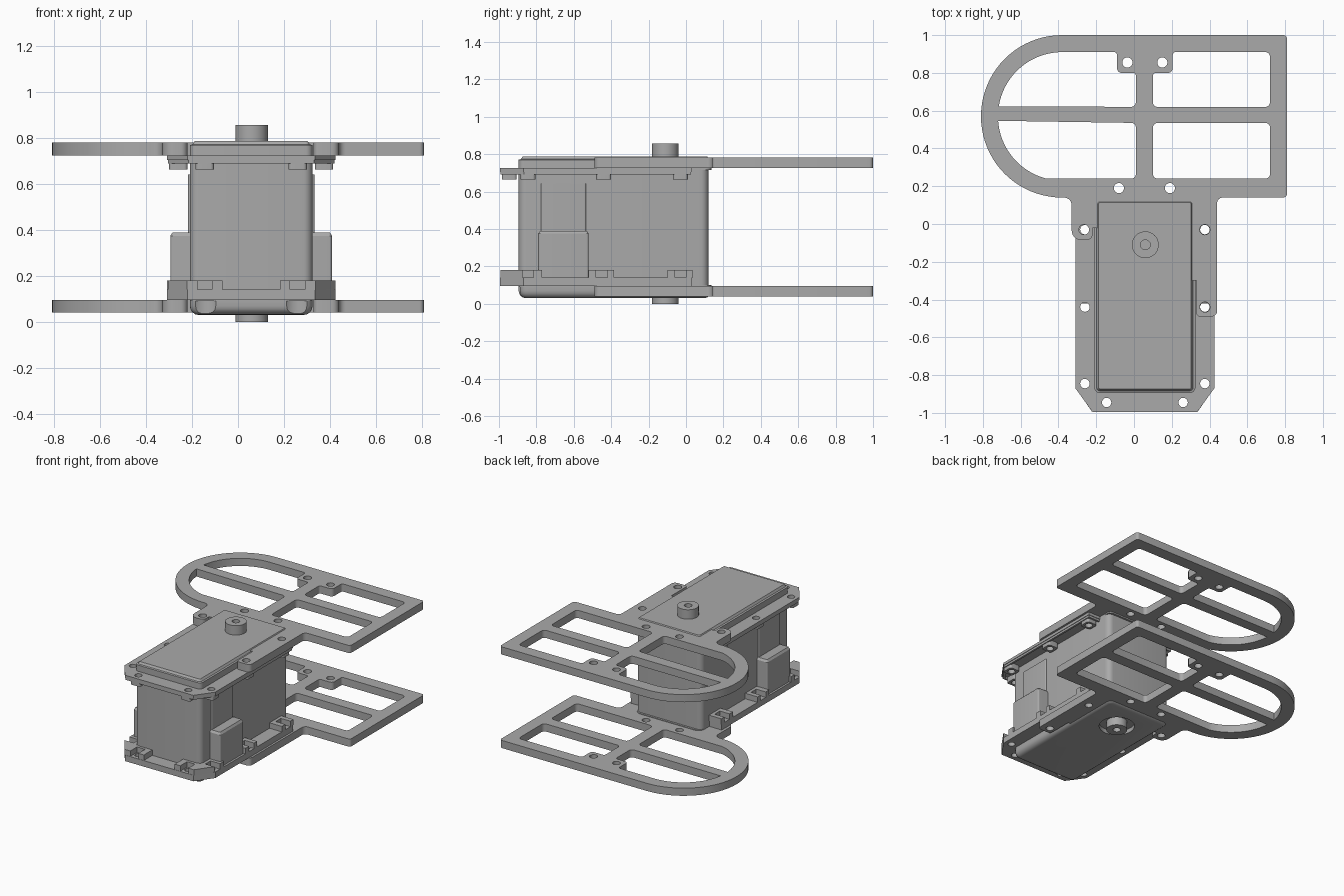
import bpy, bmesh, math
from mathutils import Vector

cube = bpy.data.objects.get("Cube")
if cube:
    bpy.data.objects.remove(cube)

grey = bpy.data.materials.new("plain_grey")
grey.use_nodes = True
grey.diffuse_color = (0.4, 0.4, 0.4, 1)
grey.node_tree.nodes["Principled BSDF"].inputs["Base Color"].default_value = (0.4, 0.4, 0.4, 1)

MID = 0.0575      # centre line of the motor housing
SHAFT = (0.06, -0.11)


def circle(x, y, r, a0=0, a1=360, n=28):
    """Points along an arc; a full turn leaves out the repeated end."""
    steps = n if a1 - a0 == 360 else n - 1
    return [(x + r * math.cos(math.radians(a0 + (a1 - a0) * i / steps)),
             y + r * math.sin(math.radians(a0 + (a1 - a0) * i / steps))) for i in range(n)]


def rounded(points, seg=6):
    """Round every corner given as (x, y, radius)."""
    out = []
    for i, p in enumerate(points):
        if len(p) < 3:
            out.append(p)
            continue
        c = Vector(p[:2])
        a = (Vector(points[i - 1][:2]) - c).normalized()
        b = (Vector(points[(i + 1) % len(points)][:2]) - c).normalized()
        half = a.angle(b) / 2
        mid = c + (a + b).normalized() * p[2] / math.sin(half)
        start = c + a * p[2] / math.tan(half) - mid
        end = c + b * p[2] / math.tan(half) - mid
        n = seg if p[2] < 0.2 else 20
        sweep = start.angle(end)
        for k in range(n + 1):
            t = k / n
            v = (start * math.sin((1 - t) * sweep) + end * math.sin(t * sweep)) / math.sin(sweep)
            out.append(tuple(mid + v))
    return out


def rect(x0, x1, y0, y1, r):
    return rounded([(x0, y0, r), (x1, y0, r), (x1, y1, r), (x0, y1, r)])


def finish(name, bm):
    bmesh.ops.remove_doubles(bm, verts=bm.verts, dist=0.0002)
    bmesh.ops.recalc_face_normals(bm, faces=bm.faces)
    mesh = bpy.data.meshes.new(name)
    bm.to_mesh(mesh)
    bm.free()
    mesh.materials.append(grey)
    obj = bpy.data.objects.new(name, mesh)
    bpy.context.collection.objects.link(obj)
    return obj


def plate(name, z0, z1, *loops):
    """Extrude an outline; further loops become holes."""
    curve = bpy.data.curves.new(name, 'CURVE')
    curve.dimensions, curve.fill_mode = '2D', 'BOTH'
    curve.extrude = (z1 - z0) / 2
    for loop in loops:
        spline = curve.splines.new('POLY')
        spline.points.add(len(loop) - 1)
        for pt, p in zip(spline.points, loop):
            pt.co = (p[0], p[1], 0, 1)
        spline.use_cyclic_u = True
    temp = bpy.data.objects.new(name + "_outline", curve)
    bpy.context.collection.objects.link(temp)
    bpy.context.view_layer.update()
    mesh = bpy.data.meshes.new_from_object(temp.evaluated_get(bpy.context.evaluated_depsgraph_get()))
    bm = bmesh.new()
    bm.from_mesh(mesh)
    bmesh.ops.translate(bm, verts=bm.verts, vec=(0, 0, (z0 + z1) / 2))
    bpy.data.objects.remove(temp)
    bpy.data.curves.remove(curve)
    bpy.data.meshes.remove(mesh)
    return finish(name, bm)


def stack(name, x0, x1, y0, y1, r, sections):
    """Block made of inset rounded rectangles at rising heights."""
    bm = bmesh.new()
    rings = []
    for d, z in sections:
        pts = rect(x0 + d, x1 - d, y0 + d, y1 - d, max(r - d, 0.006))
        rings.append([bm.verts.new((*p, z)) for p in pts])
    n = len(rings[0])
    for low, high in zip(rings, rings[1:]):
        for i in range(n):
            bm.faces.new((low[i], low[(i + 1) % n], high[(i + 1) % n], high[i]))
    bm.faces.new(rings[0])
    bm.faces.new(rings[-1])
    return finish(name, bm)


def cut(obj, cutter):
    mod = obj.modifiers.new("cut", 'BOOLEAN')
    mod.object, mod.solver = cutter, 'EXACT'
    bpy.context.view_layer.update()
    obj.data = bpy.data.meshes.new_from_object(
        obj.evaluated_get(bpy.context.evaluated_depsgraph_get()))
    obj.modifiers.clear()
    bpy.data.objects.remove(cutter)


# Arm frames: rounded on one end, four windows, two legs along the housing
frame = rounded([(-0.81, 0.14, 0.429), (-0.33, 0.14, 0.04), (-0.33, -0.085, 0.05), (-0.22, -0.085, 0.03),
                 (-0.22, -0.02), (-0.15, -0.02), (-0.15, 0.1), (0.27, 0.1), (0.27, -0.3), (0.33, -0.3),
                 (0.33, -0.49, 0.02), (0.44, -0.49, 0.03), (0.44, 0.14, 0.03),
                 (0.81, 0.14, 0.02), (0.81, 1, 0.02), (-0.81, 1, 0.429)])
R = 0.025
windows = [
    rounded([(0.01, 0.62, R), (0.01, 0.8, 0.015), (-0.09, 0.8, R), (-0.09, 0.91, 0.015)]
            + circle(-0.38, 0.57, 0.34, 90, 171)),
    rounded([(0.01, 0.535, R), (0.01, 0.24, R)] + circle(-0.38, 0.57, 0.34, 184, 256)[::-1]),
    rounded([(0.1, 0.62, R), (0.72, 0.62, R), (0.72, 0.91, R), (0.205, 0.91, 0.015),
             (0.205, 0.8, R), (0.1, 0.8, 0.015)]),
    rect(0.1, 0.72, 0.24, 0.535, R)]
frame_holes = [circle(x, y, 0.027, n=20) for x, y in
               [(-0.035, 0.855), (0.15, 0.855), (-0.08, 0.19), (0.19, 0.19),
                (-0.265, -0.03), (0.375, -0.03), (0.375, -0.44)]]
for name, z in (("lower_frame", 0.04), ("upper_frame", 0.725)):
    plate(name, z, z + 0.056, frame, *windows, *frame_holes)


# Housing with its two lids
stack("housing", -0.21, 0.325, -0.895, 0.12, 0.04, [(0, 0.09), (0, 0.725)])
stack("top_lid", -0.21, 0.325, -0.895, 0.135, 0.03,
      [(0, 0.715), (0, 0.77), (0.012, 0.773), (0.022, 0.788)])
lid = stack("bottom_lid", -0.21, 0.325, -0.895, 0.135, 0.05,
            [(0.04, 0.03), (0.024, 0.033), (0.011, 0.042), (0.003, 0.055), (0, 0.07), (0, 0.1)])
cut(lid, plate("recess_cutter", -0.1, 0.06, circle(*SHAFT, 0.12, n=40)))
for side in (-1, 1):
    cut(lid, plate("screw_cutter", -0.1, 0.094, circle(MID + side * 0.2025, -0.945, 0.07)))


# Mounting flanges with clipped front corners
def flange(d=0):
    half = 0.3675 - d
    right = [(half - 0.09, -0.995 + d), (half, -0.87 + d), (half, 0.03 - d)]
    return [(MID + x, y) for x, y in right] + [(MID - x, y) for x, y in right[::-1]]


spots = [(0.3175, -0.03), (0.3175, -0.44), (0.3175, -0.845), (0.2025, -0.945)]
holes = [circle(MID + s * x, y, 0.025, n=20) for x, y in spots for s in (-1, 1)]
plate("lower_flange", 0.096, 0.14, flange(), *holes)
plate("upper_flange", 0.705, 0.725, flange(), *holes)
plate("upper_flange_rim", 0.69, 0.706, flange(0.004), flange(0.018))

# Nut pockets on the lower flange, bosses under the upper flange
corner = [(0.26, -0.77), (0.3675, -0.77), (0.3675, -0.815), (0.29, -0.815), (0.29, -0.875),
          (0.363, -0.875), (0.28, -0.993), (0.235, -0.993), (0.235, -0.915), (0.17, -0.915),
          (0.17, -0.993), (0.125, -0.993), (0.125, -0.89), (0.26, -0.89)]
pocket = [(0.26, -0.07), (0.3675, -0.07), (0.3675, -0.03), (0.29, -0.03),
          (0.29, 0.03), (0.3675, 0.03), (0.3675, 0.065), (0.26, 0.065)]
for side, word in ((-1, "right"), (1, "left")):
    def place(points, dy=0):
        return [(MID + side * x, y + dy) for x, y in points]
    plate(word + "_corner_pocket", 0.138, 0.18, place(corner))
    for y, part in ((-0.03, "rear"), (-0.45, "middle")):
        plate(f"{word}_{part}_pocket", 0.138, 0.18, place(pocket, y))
    for i, (x, y) in enumerate(spots):
        outline = rect(MID + side * x - 0.04, MID + side * x + 0.04, y - 0.04, y + 0.04, 0.015)
        plate(f"{word}_boss_{i + 1}", 0.664, 0.706, outline, circle(MID + side * x, y, 0.025, n=20))

# Side connectors and raised side panels, each spanning both sides
stack("side_connectors", -0.295, 0.41, -0.79, -0.52, 0.012, [(0, 0.1), (0, 0.375), (0.01, 0.39)])
stack("side_panels", -0.218, 0.333, -0.775, -0.535, 0.008, [(0, 0.1), (0, 0.642)])

# Output shaft stubs
plate("top_shaft", 0.78, 0.857, circle(*SHAFT, 0.071, n=40), circle(*SHAFT, 0.026))
plate("bottom_shaft", 0, 0.07, circle(*SHAFT, 0.071, n=40), circle(*SHAFT, 0.026))

# Smooth the curved walls, keep the edges sharp
bpy.ops.object.select_all(action='DESELECT')
for obj in bpy.context.collection.objects:
    if obj.type == 'MESH' and obj.data.materials and obj.data.materials[0] == grey:
        obj.select_set(True)
        bpy.context.view_layer.objects.active = obj
bpy.ops.object.shade_smooth_by_angle(angle=math.radians(30))
